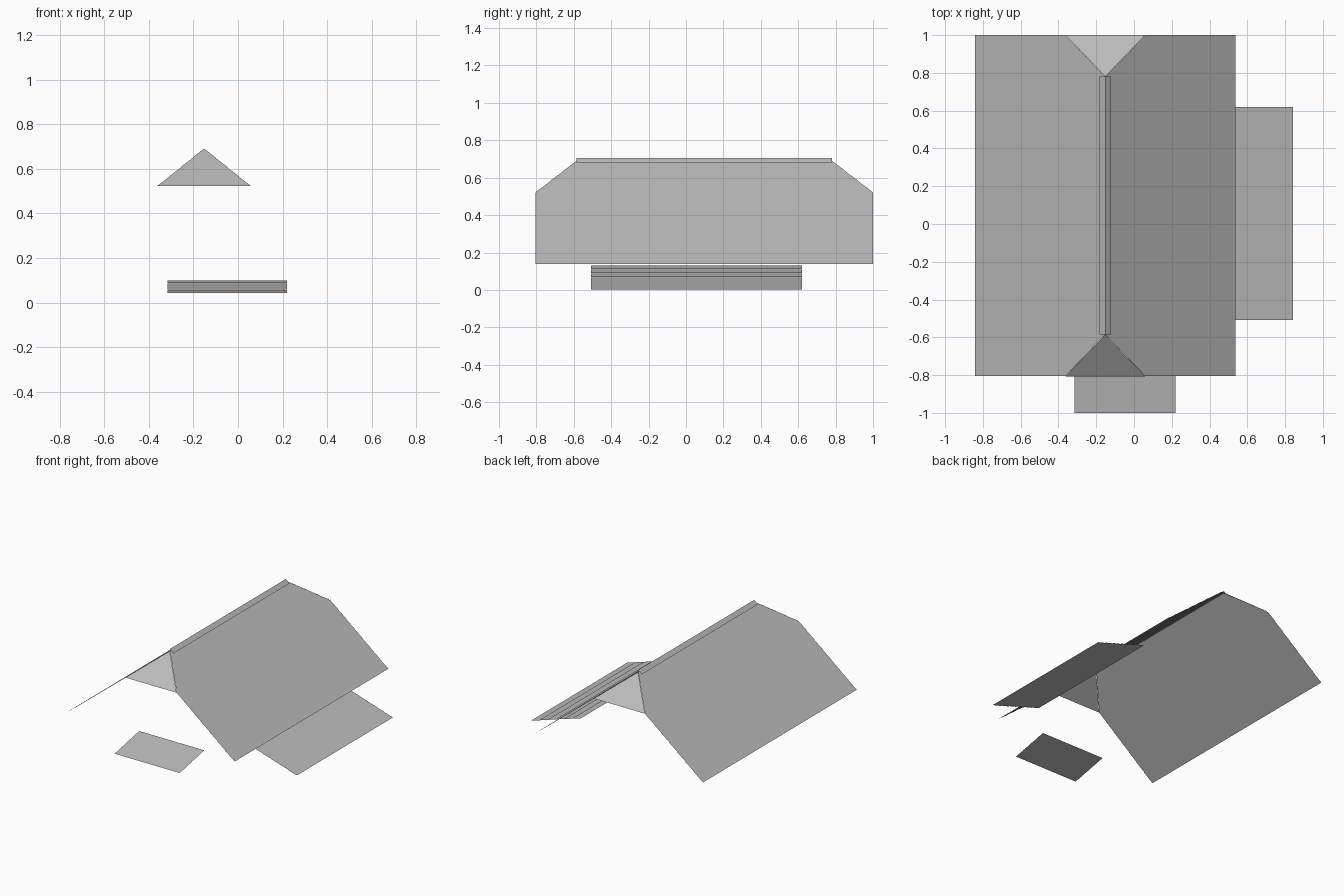
import bpy, bmesh
from mathutils import Vector, Matrix

if "Cube" in bpy.data.objects:
    bpy.data.objects.remove(bpy.data.objects["Cube"])

grey = bpy.data.materials.new("slate_grey")
grey.diffuse_color = (0.5, 0.5, 0.5, 1)
grey.use_nodes = True
grey.node_tree.nodes["Principled BSDF"].inputs["Base Color"].default_value = grey.diffuse_color

RIDGE_X, RIDGE_Z = -0.152, 0.69
EAVE_Z, HALF = 0.136, 0.687
FRONT, BACK = -0.805, 1.0
HIP_RUN, HIP_Z = 0.22, 0.52
HIP_HALF = HALF * (RIDGE_Z - HIP_Z) / (RIDGE_Z - EAVE_Z)
TILE, LIFT, LAP = 0.134, 0.003, 0.006


def finish(name, bm):
    mesh = bpy.data.meshes.new(name)
    bm.to_mesh(mesh)
    bm.free()
    mesh.materials.append(grey)
    obj = bpy.data.objects.new(name, mesh)
    bpy.context.collection.objects.link(obj)
    return obj


def tiled_sheet(name, corner, along, up, rows, outline):
    """Lapped tiles in brick courses, trimmed to a convex outline given
    as fractions of the eave length and of the slope length."""
    u, v = Vector(along), Vector(up)
    w, h = u.length, v.length
    bm = bmesh.new()
    step = h / rows
    for r in range(rows):
        x = -TILE / 2 * (r % 2)
        while x < w:
            low, high = r * step, (r + 1) * step + LAP
            bm.faces.new([bm.verts.new(p) for p in (
                (x, low, LIFT), (x + TILE, low, LIFT),
                (x + TILE, high, 0), (x, high, 0))])
            x += TILE
    # trim to the outline
    pts = [Vector((a * w, b * h, 0)) for a, b in outline]
    for p, q in zip(pts, pts[1:] + pts[:1]):
        d = q - p
        bmesh.ops.bisect_plane(
            bm, geom=bm.verts[:] + bm.edges[:] + bm.faces[:],
            plane_co=p, plane_no=(d.y, -d.x, 0), clear_outer=True)
    # lay the flat sheet on its slope
    u.normalize()
    v.normalize()
    n = u.cross(v)
    basis = Matrix((u, v, n)).transposed().to_4x4()
    bm.transform(Matrix.Translation(corner) @ basis)
    return finish(name, bm)


RECT = [(0, 0), (1, 0), (1, 1), (0, 1)]
TRIANGLE = [(0, 0), (1, 0), (0.5, 1)]

# Main slopes with their upper corners cut for the hips
length = BACK - FRONT
cut = HIP_RUN / length
knee = (HIP_Z - EAVE_Z) / (RIDGE_Z - EAVE_Z)
SLOPE = [(0, 0), (1, 0), (1, knee), (1 - cut, 1), (cut, 1), (0, knee)]
for side, name, y in ((1, "right_slope", FRONT), (-1, "left_slope", BACK)):
    tiled_sheet(name, (RIDGE_X + side * HALF, y, EAVE_Z),
                (0, side * length, 0),
                (-side * HALF, 0, RIDGE_Z - EAVE_Z), 10, SLOPE)

# Small hips at both ends of the ridge
for side, name, y in ((1, "front_hip", FRONT), (-1, "back_hip", BACK)):
    tiled_sheet(name, (RIDGE_X - side * HIP_HALF, y, HIP_Z),
                (side * 2 * HIP_HALF, 0, 0),
                (0, side * HIP_RUN, RIDGE_Z - HIP_Z), 4, TRIANGLE)

# Low lean-to roofs
tiled_sheet("side_porch_roof", (0.84, -0.508, 0), (0, 1.128, 0),
            (-0.41, 0, 0.13), 6, RECT)
tiled_sheet("front_porch_roof", (-0.315, -1.0, 0.04), (0.535, 0, 0),
            (0, 0.29, 0.06), 4, RECT)

# Ridge cap: a thin folded strip
bm = bmesh.new()
ends = [[bm.verts.new((RIDGE_X + dx, y, z))
         for dx, z in ((0.03, 0.681), (0, 0.706), (-0.03, 0.681))]
        for y in (FRONT + HIP_RUN, BACK - HIP_RUN)]
for i in range(2):
    bm.faces.new((ends[0][i], ends[1][i], ends[1][i + 1], ends[0][i + 1]))
finish("ridge_cap", bm)
